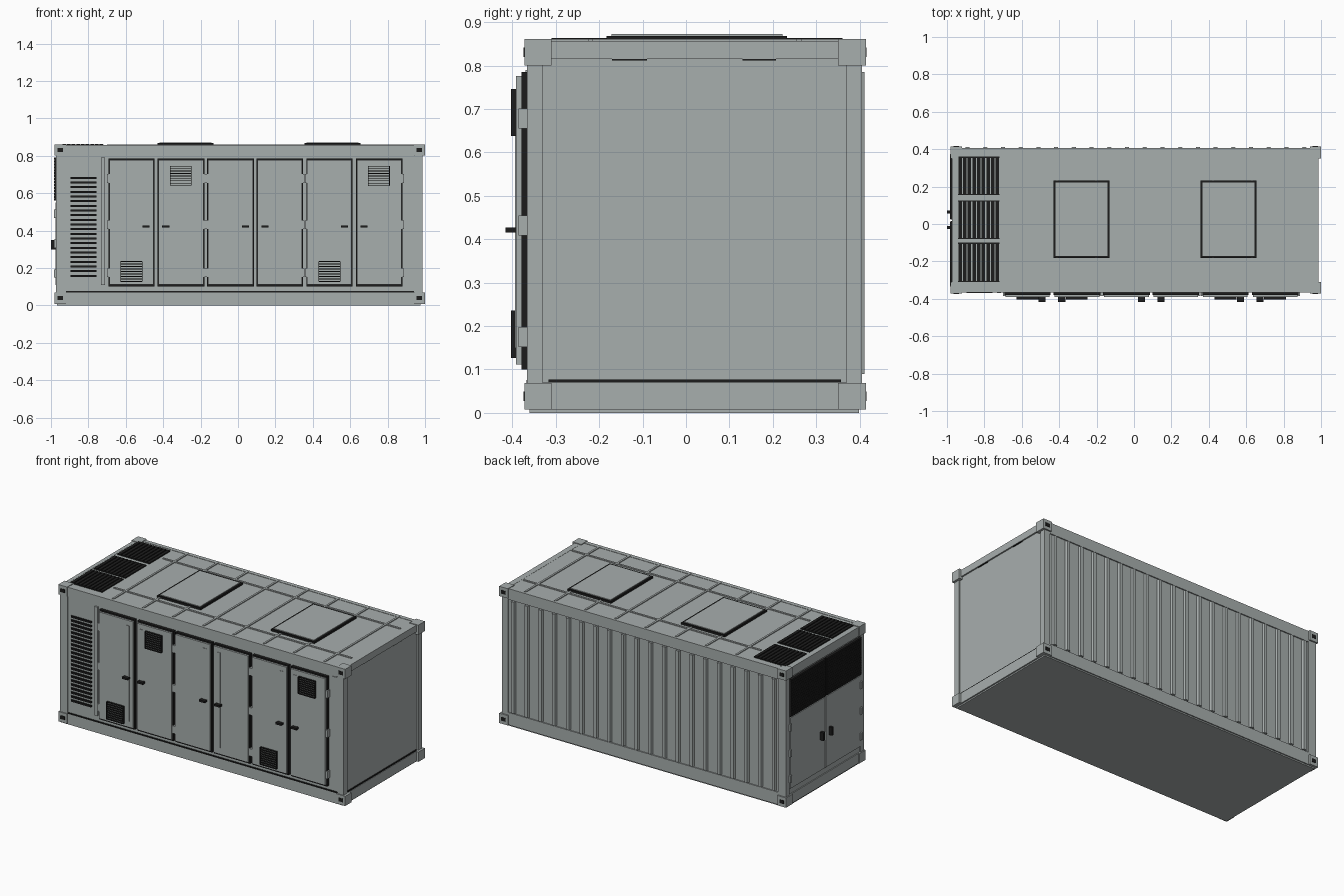
import bpy, bmesh


def material(name, rgb):
    m = bpy.data.materials.new(name)
    m.diffuse_color = (*rgb, 1)
    return m


GREY = material("painted_grey", (0.39, 0.425, 0.42))
BLACK = material("rubber_black", (0.012, 0.012, 0.012))


def boxes(name, mat, spans, taper=0):
    """One object from (x0, x1, y0, y1, z0, z1) spans; taper narrows the +y side in x."""
    bm = bmesh.new()
    for x0, x1, y0, y1, z0, z1 in spans:
        made = bmesh.ops.create_cube(bm, size=1)["verts"]
        for v in made:
            sx, sy, sz = (c > 0 for c in v.co)
            t = taper if sy else 0
            v.co = (x1 - t if sx else x0 + t, y1 if sy else y0, z1 if sz else z0)
    mesh = bpy.data.meshes.new(name)
    bm.to_mesh(mesh)
    bm.free()
    mesh.materials.append(mat)
    ob = bpy.data.objects.new(name, mesh)
    bpy.context.collection.objects.link(ob)
    return ob


def steps(a, b, n):
    return [a + (b - a) * i / (n - 1) for i in range(n)]


# Container shell and its edge rails
boxes("shell", GREY, [(-0.968, 0.977, -0.36, 0.398, 0.0, 0.856)])
boxes("bottom_rails", GREY, [
    (-0.972, 0.986, -0.366, -0.34, 0.008, 0.07),
    (-0.972, 0.986, 0.38, 0.405, 0.008, 0.085),
    (0.95, 0.986, -0.36, 0.40, 0.008, 0.07),
    (-0.974, -0.95, -0.36, 0.40, 0.008, 0.07)])
boxes("top_rails", GREY, [
    (-0.972, 0.986, -0.366, -0.34, 0.80, 0.858),
    (-0.972, 0.986, 0.38, 0.405, 0.79, 0.858),
    (0.95, 0.986, -0.36, 0.40, 0.815, 0.857),
    (-0.974, -0.95, -0.36, 0.40, 0.80, 0.857)])
boxes("corner_posts", GREY, [
    (x0, x1, y0, y1, 0.05, 0.82)
    for x0, x1 in ((-0.974, -0.92), (0.945, 0.986))
    for y0, y1 in ((-0.366, -0.33), (0.37, 0.405))])

# Corner castings with dark holes on the long sides
castings, holes = [], []
for x0, x1 in ((-0.98, -0.92), (0.94, 1.0)):
    for z0, z1 in ((0.008, 0.069), (0.80, 0.861)):
        castings += [(x0, x1, -0.372, -0.31, z0, z1), (x0, x1, 0.35, 0.414, z0, z1)]
        xc, zc = (x0 + x1) / 2, (z0 + z1) / 2
        for y0, y1 in ((-0.374, -0.37), (0.412, 0.416)):
            holes.append((xc - 0.015, xc + 0.015, y0, y1, zc - 0.011, zc + 0.011))
boxes("corner_castings", GREY, castings)
boxes("casting_holes", BLACK, holes)

# Dark seams along the rails
boxes("rail_seams", BLACK, [
    (-0.92, 0.94, -0.367, -0.35, 0.069, 0.076),
    (0.96, 0.983, -0.317, 0.357, 0.069, 0.077),
    (0.96, 0.984, -0.17, -0.09, 0.812, 0.817),
    (0.96, 0.984, 0.13, 0.207, 0.812, 0.817)])

# Corrugation ribs on the back wall
boxes("back_wall_ribs", GREY,
      [(x - 0.018, x + 0.018, 0.39, 0.411, 0.09, 0.785) for x in steps(-0.89, 0.91, 20)],
      taper=0.008)

# Roof seams, hatches and grilles
boxes("roof_ribs", GREY,
      [(x - 0.006, x + 0.006, -0.35, 0.39, 0.85, 0.861) for x in steps(-0.62, 0.84, 8)] +
      [(-0.70, 0.94, y - 0.006, y + 0.006, 0.85, 0.861) for y in (-0.22, 0.26)])
hatches = ((-0.43, -0.13), (0.355, 0.655))
boxes("roof_hatch_seals", BLACK,
      [(a, b, -0.183, 0.233, 0.85, 0.868) for a, b in hatches])
boxes("roof_hatch_lids", GREY,
      [(a + 0.011, b - 0.011, -0.172, 0.222, 0.86, 0.872) for a, b in hatches])
grilles = ((-0.31, -0.10), (-0.08, 0.125), (0.155, 0.36))
boxes("roof_grille_bars", BLACK,
      [(x - 0.0095, x + 0.0095, y0, y1, 0.85, 0.863)
       for y0, y1 in grilles for x in steps(-0.93, -0.73, 9)] +
      [(-0.94, -0.72, y - 0.003, y + 0.003, 0.85, 0.861)
       for y0, y1 in grilles for y in (y0 + 0.003, y1 - 0.003)])

# Front intake louvre and the trim beside the doors
boxes("intake_slats", BLACK,
      [(-0.895, -0.757, -0.37, -0.355, z - 0.0055, z + 0.0055)
       for z in steps(0.158, 0.682, 22)])
boxes("front_trim", GREY, [
    (-0.732, -0.712, -0.37, -0.35, 0.11, 0.79),
    (0.90, 0.94, -0.364, -0.35, 0.11, 0.79)])

# Six front doors: seal, leaf, lock strip, hinges and handle (side: +1 handle at right)
doors = [(-0.692, -0.447, 1), (-0.43, -0.18, -1), (-0.165, 0.085, 1),
         (0.10, 0.348, -1), (0.365, 0.613, 1), (0.63, 0.88, -1)]
seals, leaves, strips, hinges, handles = [], [], [], [], []
for a, b, side in doors:
    seals.append((a, b, -0.379, -0.35, 0.10, 0.785))
    leaves.append((a + 0.005, b - 0.005, -0.391, -0.37, 0.111, 0.776))
    edge, hinge = (b, a) if side > 0 else (a, b)
    s = edge - side * 0.04
    strips.append((s - 0.012, s + 0.012, -0.394, -0.38, 0.15, 0.745))
    h = edge - side * 0.044
    handles.append((h - 0.019, h + 0.019, -0.416, -0.39, 0.415, 0.427))
    for z in (0.175, 0.432, 0.678):
        hinges.append((hinge - 0.008, hinge + 0.008, -0.386, -0.36, z - 0.023, z + 0.023))
boxes("door_seals", BLACK, seals)
boxes("door_leaves", GREY, leaves)
boxes("door_lock_strips", GREY, strips)
boxes("door_hinges", GREY, hinges)
boxes("door_handles", BLACK, handles)

# Door vents: thin dark fins in a dark rim
fins = []
for x0, x1, z0, z1 in ((-0.628, -0.512, 0.128, 0.234), (-0.362, -0.25, 0.64, 0.744),
                       (0.432, 0.546, 0.128, 0.234), (0.696, 0.81, 0.64, 0.744)):
    fins += [(x0, x1, -0.403, -0.385, z - 0.002, z + 0.002) for z in steps(z0, z1, 9)]
    fins += [(x - 0.0015, x + 0.0015, -0.403, -0.385, z0, z1) for x in (x0, x1)]
boxes("door_vent_fins", BLACK, fins)

# Left end: two upper louvres over a pair of doors
end_halves = ((-0.325, 0.012), (0.028, 0.365))
boxes("end_louvre_slats", BLACK,
      [(-0.985, -0.96, y0, y1, z - 0.0055, z + 0.0055)
       for y0, y1 in end_halves for z in steps(0.565, 0.785, 15)] +
      [(-0.982, -0.96, y - 0.004, y + 0.004, 0.56, 0.79)
       for y0, y1 in end_halves for y in steps(y0, y1, 5)])
boxes("end_door_gaps", BLACK, [(-0.970, -0.96, -0.328, 0.368, 0.105, 0.552)])
boxes("end_doors", GREY,
      [(-0.977, -0.96, -0.325, 0.017, 0.108, 0.549), (-0.977, -0.96, 0.023, 0.365, 0.108, 0.549)])
boxes("end_door_hinges", GREY,
      [(-0.984, -0.96, y - 0.007, y + 0.007, z - 0.022, z + 0.022)
       for y in (-0.328, 0.368) for z in (0.17, 0.33, 0.49)])
boxes("end_door_handles", BLACK,
      [(-1.0, -0.97, y - 0.008, y + 0.008, 0.30, 0.35) for y in (-0.02, 0.065)])
